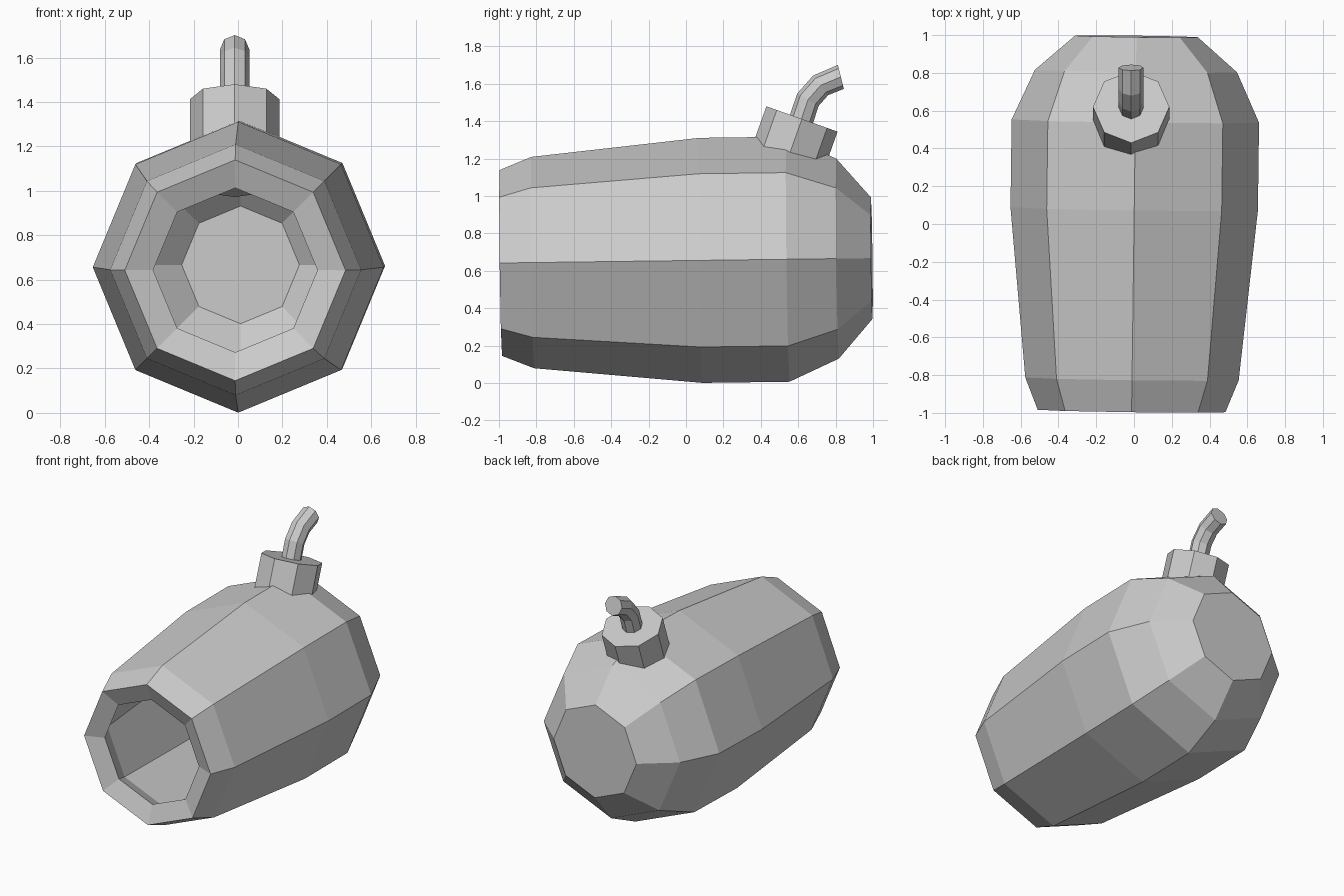
import bpy, bmesh, math
from mathutils import Vector

old = bpy.data.objects.get("Cube")
if old:
    bpy.data.objects.remove(old, do_unlink=True)

grey = bpy.data.materials.new("light_grey")
grey.use_nodes = True
grey.diffuse_color = (0.6, 0.6, 0.6, 1)
grey.node_tree.nodes["Principled BSDF"].inputs["Base Color"].default_value = (0.6, 0.6, 0.6, 1)

SIDES = 8


def loft(name, rings):
    """Join octagonal rings, each (centre, axis, radius), and cap both ends."""
    bm = bmesh.new()
    loops = []
    for centre, axis, radius in rings:
        axis = Vector(axis).normalized()
        u = (Vector((1, 0, 0)) - axis * axis.x).normalized()
        v = axis.cross(u)
        loop = []
        for i in range(SIDES):
            a = math.tau * i / SIDES
            loop.append(bm.verts.new(Vector(centre) + radius * (u * math.cos(a) + v * math.sin(a))))
        loops.append(loop)
    for a, b in zip(loops, loops[1:]):
        for i in range(SIDES):
            j = (i + 1) % SIDES
            bm.faces.new((a[i], a[j], b[j], b[i]))
    bm.faces.new(loops[0])
    bm.faces.new(loops[-1])
    bmesh.ops.recalc_face_normals(bm, faces=bm.faces)
    mesh = bpy.data.meshes.new(name)
    bm.to_mesh(mesh)
    bm.free()
    mesh.materials.append(grey)
    obj = bpy.data.objects.new(name, mesh)
    bpy.context.collection.objects.link(obj)
    return obj


# Hollow shell: outside from back to front, over the rim, then the cavity
DRIFT = 0.013
profile = [
    (0.993, 0.325), (0.81, 0.535), (0.545, 0.655), (0.08, 0.655), (-0.82, 0.565), (-0.99, 0.497),
    (-0.94, 0.37), (-0.8, 0.45), (0.08, 0.54), (0.49, 0.54), (0.72, 0.45), (0.88, 0.265),
]
body_axis = (DRIFT, 1, DRIFT)
loft("shell", [((DRIFT * y, y, 0.655 + DRIFT * y), body_axis, r) for y, r in profile])

# Tilted collar set into the top of the shell
tilt = math.radians(19.6)
collar_axis = Vector((0, math.sin(tilt), math.cos(tilt)))
collar_top = Vector((-0.015, 0.62, 1.412))
loft("collar", [(collar_top - collar_axis * 0.395, collar_axis, 0.202),
                (collar_top, collar_axis, 0.202)])

# Bent cord rising from the collar: y, z, direction in degrees
cord = [(0.6, 1.36, 70), (0.652, 1.515, 60), (0.72, 1.592, 38), (0.828, 1.637, 14)]
loft("cord", [((-0.015, y, z), (0, math.cos(math.radians(d)), math.sin(math.radians(d))), 0.066)
              for y, z, d in cord])
